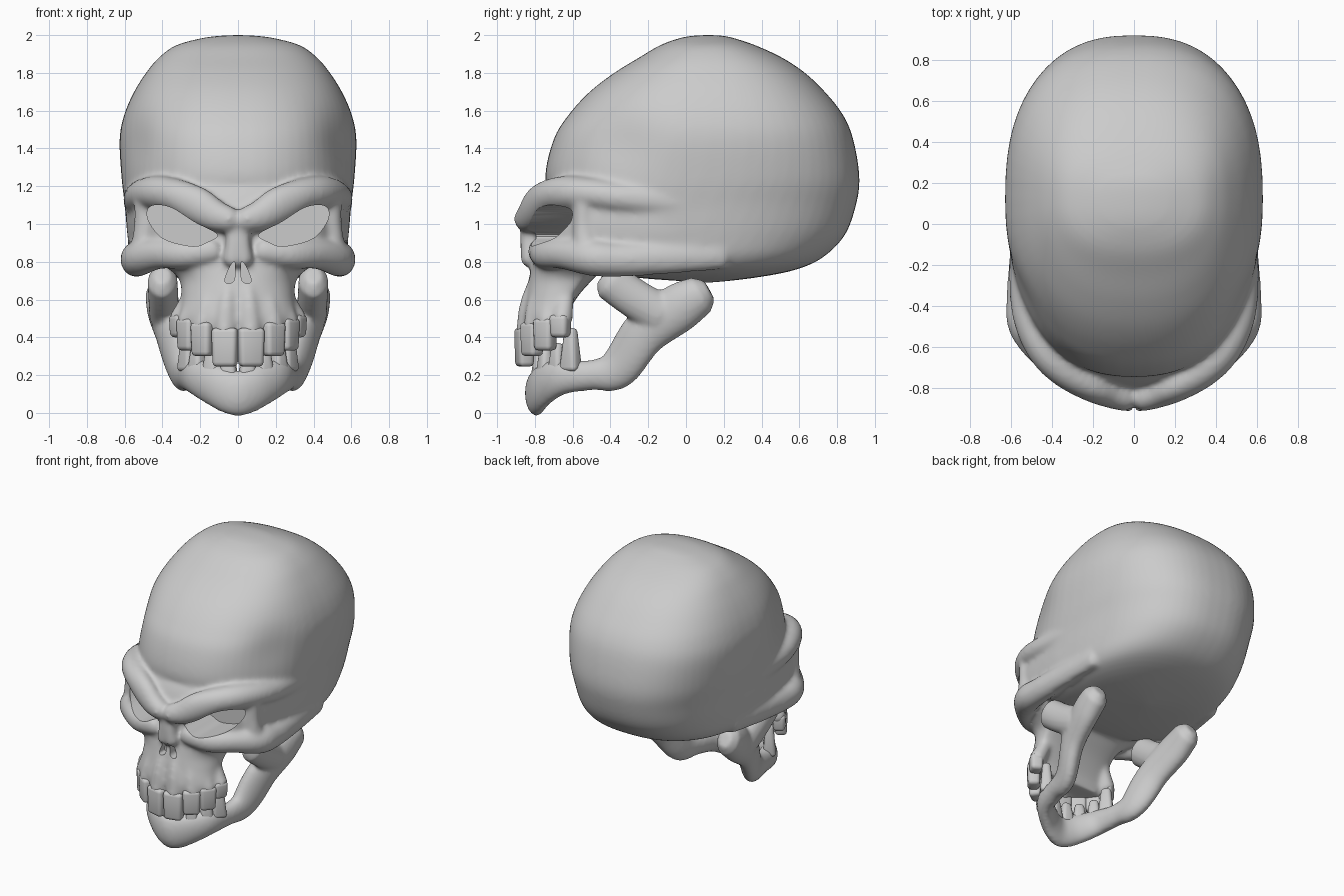
import bpy, bmesh
from math import sin, cos, pi, radians
from mathutils import Vector, Matrix

if "Cube" in bpy.data.objects:
    bpy.data.objects.remove(bpy.data.objects["Cube"])


def spline(pts, steps=6, closed=False):
    n, out = len(pts), []
    for i in range(n if closed else n - 1):
        quad = [pts[j % n] if closed else pts[min(max(j, 0), n - 1)] for j in range(i - 1, i + 3)]
        for k in range(steps):
            t = k / steps
            out.append([.5 * (2*q + (r-p)*t + (2*p-5*q+4*r-s)*t*t + (3*q-p-3*r+s)*t**3)
                        for p, q, r, s in zip(*quad)])
    if not closed:
        out.append(list(pts[-1]))
    return out


def skin(bm, rings):
    rows = [[bm.verts.new(p) for p in ring] for ring in rings]
    n = len(rows[0])
    for a, b in zip(rows, rows[1:]):
        for i in range(n):
            bm.faces.new((a[i], a[(i+1) % n], b[(i+1) % n], b[i]))
    bm.faces.new(rows[0])
    bm.faces.new(rows[-1])


def spow(v, e):
    return abs(v) ** e * (1 if v >= 0 else -1)


def loft(bm, rows, dent=0):
    """Stack of rounded horizontal sections: z, half width, front y, middle y, back y."""
    rings = []
    for z, w, yf, yc, yb in spline(rows, 6):
        ring = []
        for i in range(64):
            a = 2 * pi * i / 64
            e = .81 if sin(a) > 0 else .86
            s, c = spow(sin(a), e), spow(cos(a), e)
            y = yc + s * ((yb - yc) if s > 0 else (yc - yf))
            pinch = dent * 2.718 ** -(((y + .38) / .2) ** 2 + ((z - 1.45) / .16) ** 2)
            ring.append((max(w, .004) * c * (1 - pinch), y, z))
        rings.append(ring)
    skin(bm, rings)


def tube(bm, pts, ref=(0, 0, 1)):
    """Mirrored pair of oval tubes through points: x, y, z, thickness, height."""
    path = spline(pts, 6)
    first, last = path[0], path[-1]

    def cap(p, q):
        d = (Vector(p[:3]) - Vector(q[:3])).normalized() * min(p[3], p[4]) * .6
        return [p[0] + d.x, p[1] + d.y, p[2] + d.z, p[3] * .55, p[4] * .55]
    path = [cap(first, path[1])] + path + [cap(last, path[-2])]
    rings = []
    for i, p in enumerate(path):
        t = Vector(path[min(i+1, len(path)-1)][:3]) - Vector(path[max(i-1, 0)][:3])
        side = t.cross(Vector(ref)).normalized()
        up = side.cross(t).normalized()
        rings.append([Vector(p[:3]) + side * p[3] * cos(a) + up * p[4] * sin(a)
                      for a in [2 * pi * k / 20 for k in range(20)]])
    for s in (1, -1):
        skin(bm, [[(v.x * s, v.y, v.z) for v in r] for r in rings])


def make(name, bm):
    bmesh.ops.recalc_face_normals(bm, faces=bm.faces)
    me = bpy.data.meshes.new(name)
    bm.to_mesh(me)
    bm.free()
    ob = bpy.data.objects.new(name, me)
    bpy.context.collection.objects.link(ob)
    return ob


def finish(ob, angle=40):
    bpy.ops.object.select_all(action='DESELECT')
    ob.select_set(True)
    bpy.context.view_layer.objects.active = ob
    bpy.ops.object.convert(target='MESH')
    bpy.ops.object.shade_smooth_by_angle(angle=radians(angle))


def fuse(ob, voxel, smooth):
    m = ob.modifiers.new("fuse", 'REMESH')
    m.mode, m.voxel_size = 'VOXEL', voxel
    m = ob.modifiers.new("soften", 'SMOOTH')
    m.factor, m.iterations = .5, smooth


def teeth(name, rows, taper):
    """Arch of bevelled blocks: x, y, tip z, root z, width."""
    bm = bmesh.new()
    for x, y, tip, root, w in rows:
        for s in (1, -1):
            mat = Matrix.Translation((x * s, y, (tip + root) / 2)) @ Matrix.Rotation(s * x * 3.5, 4, 'Z')
            for v in bmesh.ops.create_cube(bm, size=1)['verts']:
                k = taper if (v.co.z > 0) == (tip > root) else 1
                v.co = mat @ Vector((v.co.x * w * k, v.co.y * .09 * k, v.co.z * abs(root - tip)))
    ob = make(name, bm)
    b = ob.modifiers.new("round", 'BEVEL')
    b.width, b.segments = .024, 3
    finish(ob, 50)


UPPER = [(.068, -.855, .245, .45, .142), (.185, -.815, .30, .48, .125),
         (.265, -.745, .33, .50, .12), (.31, -.665, .40, .52, .105)]
LOWER = [(.05, -.775, .33, .17, .10), (.14, -.745, .34, .18, .10),
         (.215, -.68, .37, .20, .10), (.265, -.61, .45, .22, .11)]

# cranium
bm = bmesh.new()
loft(bm, [(2.0, .01, .10, .12, .14), (1.996, .10, .03, .12, .20), (1.982, .20, -.04, .12, .26),
          (1.945, .33, -.14, .12, .37), (1.88, .42, -.25, .12, .51), (1.8, .487, -.38, .12, .63),
          (1.7, .55, -.51, .12, .735), (1.58, .602, -.62, .12, .83), (1.45, .627, -.70, .12, .885),
          (1.25, .617, -.745, .08, .918), (1.1, .60, -.70, .0, .90), (.94, .585, -.62, -.05, .84),
          (.82, .56, -.55, -.05, .72), (.755, .49, -.48, -.02, .57), (.715, .32, -.25, .08, .36),
          (.69, .01, .10, .12, .14)], dent=.06)
# middle face and upper jaw
loft(bm, [(1.25, .36, -.70, -.5, -.3), (1.17, .43, -.76, -.5, -.3), (1.05, .49, -.80, -.47, -.3),
          (.9, .50, -.79, -.47, -.3), (.8, .42, -.81, -.5, -.4), (.72, .32, -.83, -.55, -.48),
          (.62, .30, -.85, -.63, -.57), (.5, .31, -.87, -.68, -.64), (.42, .28, -.85, -.68, -.65)])
# brow ridge
tube(bm, [(.03, -.85, 1.02, .065, .065), (.12, -.825, 1.045, .07, .085), (.22, -.785, 1.10, .075, .10),
          (.33, -.715, 1.15, .085, .09), (.42, -.625, 1.165, .09, .09), (.485, -.50, 1.16, .09, .085),
          (.515, -.35, 1.14, .09, .085), (.54, -.1, 1.12, .065, .09), (.54, .15, 1.1, .05, .09)])
# side wall behind the eye
tube(bm, [(.475, -.52, 1.0, .065, .17), (.495, -.35, 1.0, .07, .20), (.53, -.1, 1.0, .06, .18),
          (.53, .15, 1.0, .04, .15)])
# cheekbone
tube(bm, [(.12, -.79, .86, .05, .06), (.28, -.75, .84, .065, .075), (.42, -.65, .84, .07, .08),
          (.52, -.50, .82, .09, .095), (.54, -.35, .81, .08, .09), (.54, -.1, .82, .06, .085),
          (.52, .2, .84, .05, .08)])
# outer eye rim
tube(bm, [(.485, -.54, 1.15, .065, .06), (.485, -.54, 1.0, .065, .06), (.5, -.53, .87, .07, .07)], (0, 1, 0))
# nose bridge
tube(bm, [(.012, -.82, 1.02, .05, .05), (.014, -.83, .93, .05, .048), (.03, -.83, .80, .05, .045)], (0, 1, 0))
# tooth roots
for x, y, tip, root, w in UPPER:
    tube(bm, [(x, y + .01, root - .03, .06, .055), (x * .9, y + .02, .56, .05, .05),
              (x * .72, y + .05, .70, .03, .03)], (0, 1, 0))
skull = make("skull", bm)
fuse(skull, .014, 14)

# eye socket and nostril cutters
EYE = [(.48, 1.07), (.44, 1.10), (.35, 1.085), (.23, 1.01), (.11, .945), (.16, .905),
       (.24, .882), (.39, .92), (.465, 1.0)]
NOSTRIL = [(.018, .80), (.045, .77), (.07, .70), (.045, .685), (.018, .71)]
bm = bmesh.new()
for outline, depth in ((EYE, -.52), (NOSTRIL, -.77)):
    for s in (1, -1):
        skin(bm, [[(x * s, y, z) for x, z in spline(outline, 5, True)] for y in (-1.1, depth)])
cutter = make("socket_cutter", bm)
cutter.hide_render = True
cut = skull.modifiers.new("sockets", 'BOOLEAN')
cut.operation, cut.object, cut.solver = 'DIFFERENCE', cutter, 'EXACT'
finish(skull)
bpy.data.objects.remove(cutter)

# lower jaw body and rear branch
bm = bmesh.new()
tube(bm, [(-.03, -.79, .105, .06, .12), (.03, -.79, .108, .06, .118), (.13, -.75, .15, .06, .11),
          (.225, -.66, .19, .06, .095), (.27, -.50, .20, .06, .08), (.30, -.36, .235, .065, .11),
          (.355, -.22, .425, .075, .125), (.395, -.04, .555, .085, .13), (.405, .08, .625, .085, .105)])
# front prong of the jaw branch
tube(bm, [(.39, -.13, .52, .08, .11), (.395, -.28, .61, .08, .105), (.40, -.40, .70, .08, .105)])
jaw = make("lower_jaw", bm)
fuse(jaw, .013, 8)
finish(jaw)

teeth("upper_teeth", UPPER, .9)
teeth("lower_teeth", LOWER, .6)
